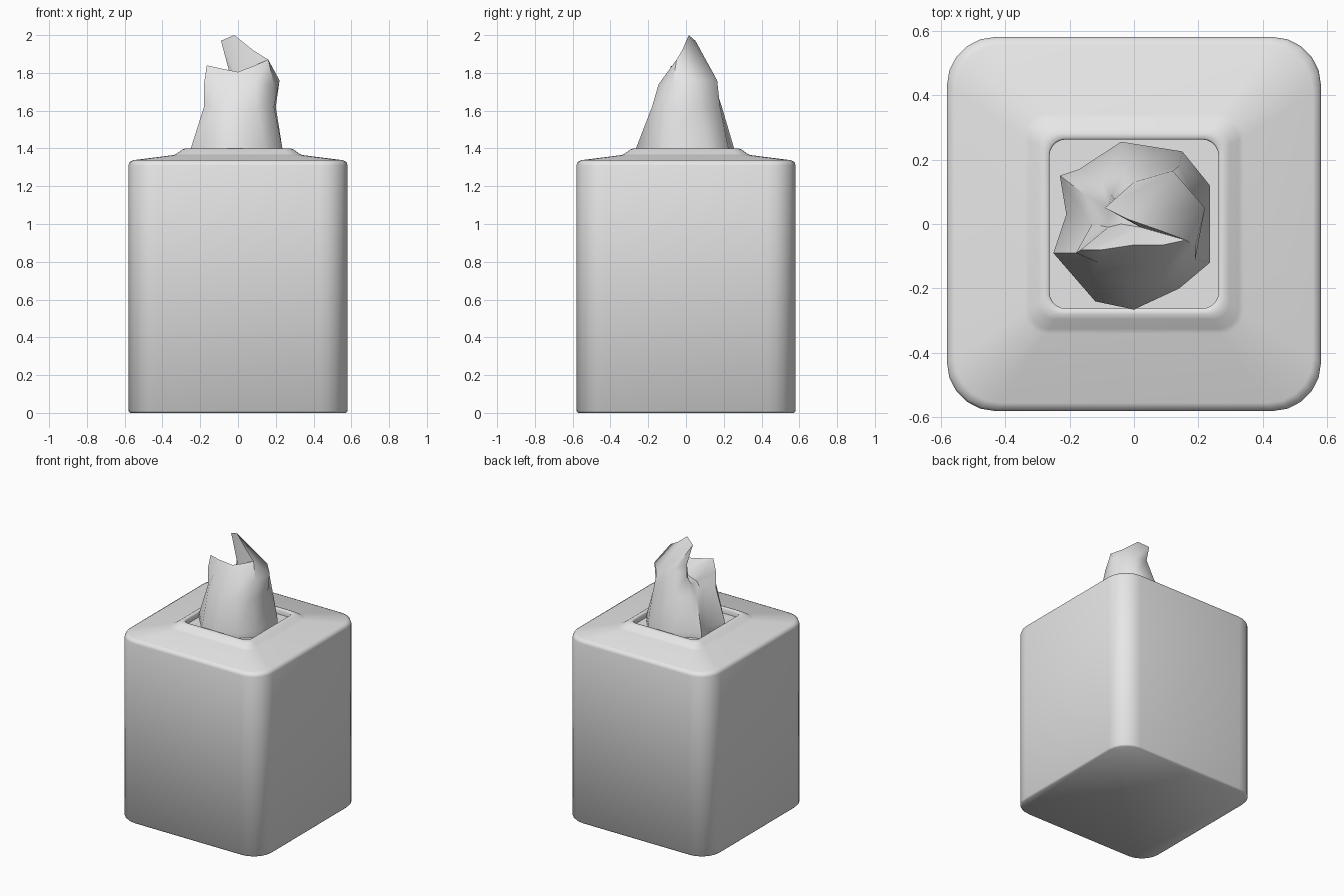
import bpy
import math

# Remove the default cube only
cube = bpy.data.objects.get("Cube")
if cube:
    bpy.data.objects.remove(cube, do_unlink=True)


def make_material(name, colour):
    mat = bpy.data.materials.new(name)
    mat.use_nodes = True
    mat.diffuse_color = colour
    mat.node_tree.nodes["Principled BSDF"].inputs["Base Color"].default_value = colour
    return mat


def rounded_square(half, radius, z, segments=5):
    """Ring of points around a square with rounded corners."""
    ring = []
    for corner in range(4):
        middle = math.pi / 4 + corner * math.pi / 2
        cx = math.copysign(half - radius, math.cos(middle))
        cy = math.copysign(half - radius, math.sin(middle))
        for step in range(segments + 1):
            angle = (corner + step / segments) * math.pi / 2
            ring.append((cx + radius * math.cos(angle),
                         cy + radius * math.sin(angle), z))
    return ring


def loft(name, rings, material, sharp_angle, cap_start=False, cap_end=False, centre=None):
    """Skin equal-sized closed rings, with optional flat caps or an end fan."""
    count = len(rings[0])
    verts = [point for ring in rings for point in ring]
    faces = []
    for level in range(len(rings) - 1):
        low, high = level * count, (level + 1) * count
        for i in range(count):
            j = (i + 1) % count
            faces.append((low + i, low + j, high + j, high + i))
    last = (len(rings) - 1) * count
    if cap_start:
        faces.append(tuple(reversed(range(count))))
    if cap_end:
        faces.append(tuple(range(last, last + count)))
    if centre:
        verts.append(centre)
        faces += [(last + i, last + (i + 1) % count, len(verts) - 1)
                  for i in range(count)]
    mesh = bpy.data.meshes.new(name)
    mesh.from_pydata(verts, [], faces)
    mesh.materials.append(material)
    obj = bpy.data.objects.new(name, mesh)
    bpy.context.collection.objects.link(obj)
    bpy.ops.object.select_all(action="DESELECT")
    obj.select_set(True)
    bpy.context.view_layer.objects.active = obj
    bpy.ops.object.shade_smooth_by_angle(angle=math.radians(sharp_angle))
    return obj


light_grey = make_material("light grey", (0.8, 0.8, 0.8, 1))

# Box cover: half width, corner radius and height from base to opening floor
cover_profile = [
    (0.57, 0.14, 0), (0.58, 0.15, 0.01), (0.58, 0.15, 1.31),
    (0.575, 0.15, 1.328), (0.555, 0.14, 1.338),
    (0.34, 0.07, 1.365), (0.325, 0.065, 1.372), (0.295, 0.05, 1.394),
    (0.28, 0.05, 1.4), (0.266, 0.05, 1.4), (0.262, 0.05, 1.395),
    (0.262, 0.05, 1.36),
]
loft("box_cover", [rounded_square(*row) for row in cover_profile],
     light_grey, 50, cap_start=True, cap_end=True)

# Tissue: crumpled rings, from the left tip round the front, right and back
foot = [(-0.25, -0.09), (-0.12, -0.24), (0, -0.265), (0.14, -0.2),
        (0.235, -0.12), (0.235, 0.12), (0.15, 0.225), (-0.04, 0.255),
        (-0.17, 0.17), (-0.23, 0.15), (-0.21, 0.03)]
waist = [(-0.18, -0.09), (-0.13, -0.16), (-0.02, -0.18), (0.1, -0.18),
         (0.19, -0.11), (0.2, 0.06), (0.14, 0.18), (-0.02, 0.19),
         (-0.1, 0.13), (-0.15, 0.09), (-0.13, 0)]
shoulder = [(-0.18, -0.09, 1.74), (-0.11, -0.12, 1.74), (0, -0.12, 1.73),
            (0.09, -0.145, 1.74), (0.19, -0.07, 1.74), (0.22, 0.05, 1.76),
            (0.12, 0.165, 1.76), (0, 0.13, 1.8), (-0.07, 0.09, 1.75),
            (-0.08, 0.05, 1.68), (-0.08, -0.01, 1.68)]
rim = [(-0.165, -0.08, 1.84), (-0.1, -0.08, 1.825), (0, -0.065, 1.805),
       (0.09, -0.065, 1.84), (0.16, -0.05, 1.87), (0.08, -0.02, 1.92),
       (-0.02, 0.015, 2), (-0.09, 0.05, 1.97), (-0.05, 0.06, 1.82),
       (-0.04, 0.03, 1.7), (-0.04, 0, 1.7)]
loft("tissue",
     [[(x, y, 1.36) for x, y in foot], [(x, y, 1.4) for x, y in foot],
      [(x, y, 1.62) for x, y in waist], shoulder, rim],
     light_grey, 50, centre=(0.02, -0.01, 1.72))
